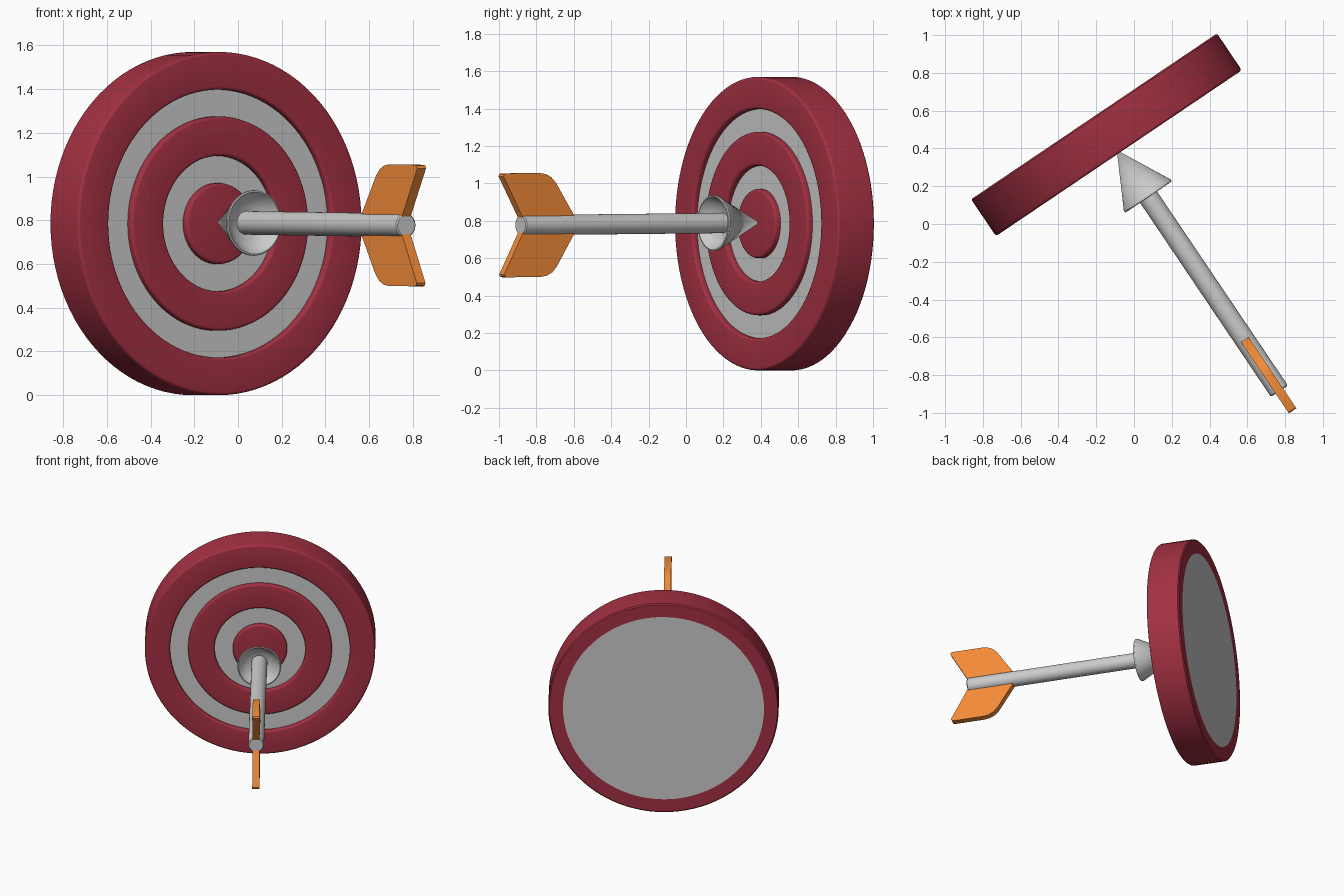
import bpy, bmesh, math
from mathutils import Matrix, Vector

if "Cube" in bpy.data.objects:
    bpy.data.objects.remove(bpy.data.objects["Cube"])

# Shared frame: local z points out of the target's face, local y is up
ANGLE = math.radians(-56.0)
N = Vector((math.cos(ANGLE), math.sin(ANGLE), 0))
UP = Vector((0, 0, 1))
FRAME = Matrix((UP.cross(N), UP, N)).transposed().to_4x4()
TARGET = Matrix.Translation((-0.08, 0.375, 0.785)) @ FRAME
ARROW = (Matrix.Translation((-0.08, 0.375, 0.79)) @ FRAME
         @ Matrix.Rotation(math.radians(0.5), 4, 'X'))


def material(name, color):
    m = bpy.data.materials.new(name)
    m.diffuse_color = color
    m.use_nodes = True
    m.node_tree.nodes["Principled BSDF"].inputs["Base Color"].default_value = m.diffuse_color
    return m


RED = material("red", (0.37, 0.03, 0.055, 1))
ORANGE = material("orange", (0.9, 0.26, 0.04, 1))


def finish(name, bm, matrix, mat=None):
    bmesh.ops.remove_doubles(bm, verts=bm.verts, dist=1e-5)
    bmesh.ops.recalc_face_normals(bm, faces=bm.faces)
    bm.transform(matrix)
    me = bpy.data.meshes.new(name)
    bm.to_mesh(me)
    bm.free()
    ob = bpy.data.objects.new(name, me)
    bpy.context.collection.objects.link(ob)
    if mat:
        me.materials.append(mat)
    bpy.ops.object.select_all(action='DESELECT')
    ob.select_set(True)
    bpy.context.view_layer.objects.active = ob
    bpy.ops.object.shade_smooth_by_angle(angle=math.radians(32))
    return ob


def lathe(name, profile, matrix, mat=None, closed=False, steps=96):
    """Spin a (radius, height) profile around local z."""
    bm = bmesh.new()
    vs = [bm.verts.new((r, 0, h)) for r, h in profile]
    pairs = list(zip(vs, vs[1:])) + ([(vs[-1], vs[0])] if closed else [])
    es = [bm.edges.new(p) for p in pairs]
    bmesh.ops.spin(bm, geom=vs + es, axis=(0, 0, 1), cent=(0, 0, 0),
                   angle=2 * math.pi, steps=steps, use_merge=False)
    return finish(name, bm, matrix, mat)


def rounded(r, h, radius, side, n=4):
    """Quarter-round edge at the front of a ring (side +1 outer, -1 inner)."""
    pts = []
    for i in range(n + 1):
        a = math.pi / 2 * i / n
        pts.append((r + side * radius * (math.sin(a) - 1),
                    h + radius * (math.cos(a) - 1)))
    return pts if side > 0 else pts[::-1]


FLOOR, BACK, B = -0.033, -0.235, 0.014

# Grey board, visible between the rings and on the back
lathe("target_board", [(0, FLOOR), (0.62, FLOOR), (0.685, BACK), (0, BACK)], TARGET)

# Raised red rings and bullseye
lathe("outer_ring", [(0.613, FLOOR - 0.01)] + rounded(0.613, 0, B, -1)
      + rounded(0.785, 0, B, 1)
      + [(0.785, BACK + 0.008), (0.777, BACK), (0.685, BACK)],
      TARGET, RED, closed=True)
lathe("middle_ring", [(0.31, FLOOR - 0.01)] + rounded(0.31, 0, B, -1)
      + rounded(0.49, 0, B, 1) + [(0.49, FLOOR - 0.01)],
      TARGET, RED, closed=True)
lathe("bullseye", [(0, 0)] + rounded(0.185, 0, B, 1)
      + [(0.185, FLOOR - 0.01), (0, FLOOR - 0.01)], TARGET, RED)

# Arrow head with a hollowed back
lathe("arrow_head", [(0, -0.02), (0.15, 0.27), (0.149, 0.278), (0.142, 0.28),
                     (0.132, 0.262), (0.11, 0.238), (0.08, 0.218), (0, 0.205)],
      ARROW, steps=64)

# Arrow shaft
lathe("arrow_shaft", [(0, 0.19), (0.054, 0.19), (0.054, 1.514),
                      (0.048, 1.52), (0, 1.52)], ARROW, steps=48)

# Feathers: swept vane outline in (height, along shaft), mirrored up and down
VANE = [(0.0, 1.17), (0.05, 1.19), (0.225, 1.305), (0.255, 1.335), (0.272, 1.37),
        (0.278, 1.41), (0.278, 1.625), (0.274, 1.638), (0.262, 1.643),
        (0.05, 1.525), (0.0, 1.50)]
for name, s in (("upper_feather", 1), ("lower_feather", -1)):
    bm = bmesh.new()
    face = bm.faces.new([bm.verts.new((-0.024, s * y, z)) for y, z in VANE])
    ext = bmesh.ops.extrude_face_region(bm, geom=[face])
    bmesh.ops.translate(bm, vec=(0.048, 0, 0),
                        verts=[v for v in ext["geom"] if isinstance(v, bmesh.types.BMVert)])
    if not face.is_valid or len(bm.faces) < len(VANE) + 2:
        bm.faces.new([v for v in bm.verts if v.co.x < 0])
    finish(name, bm, ARROW, ORANGE)
